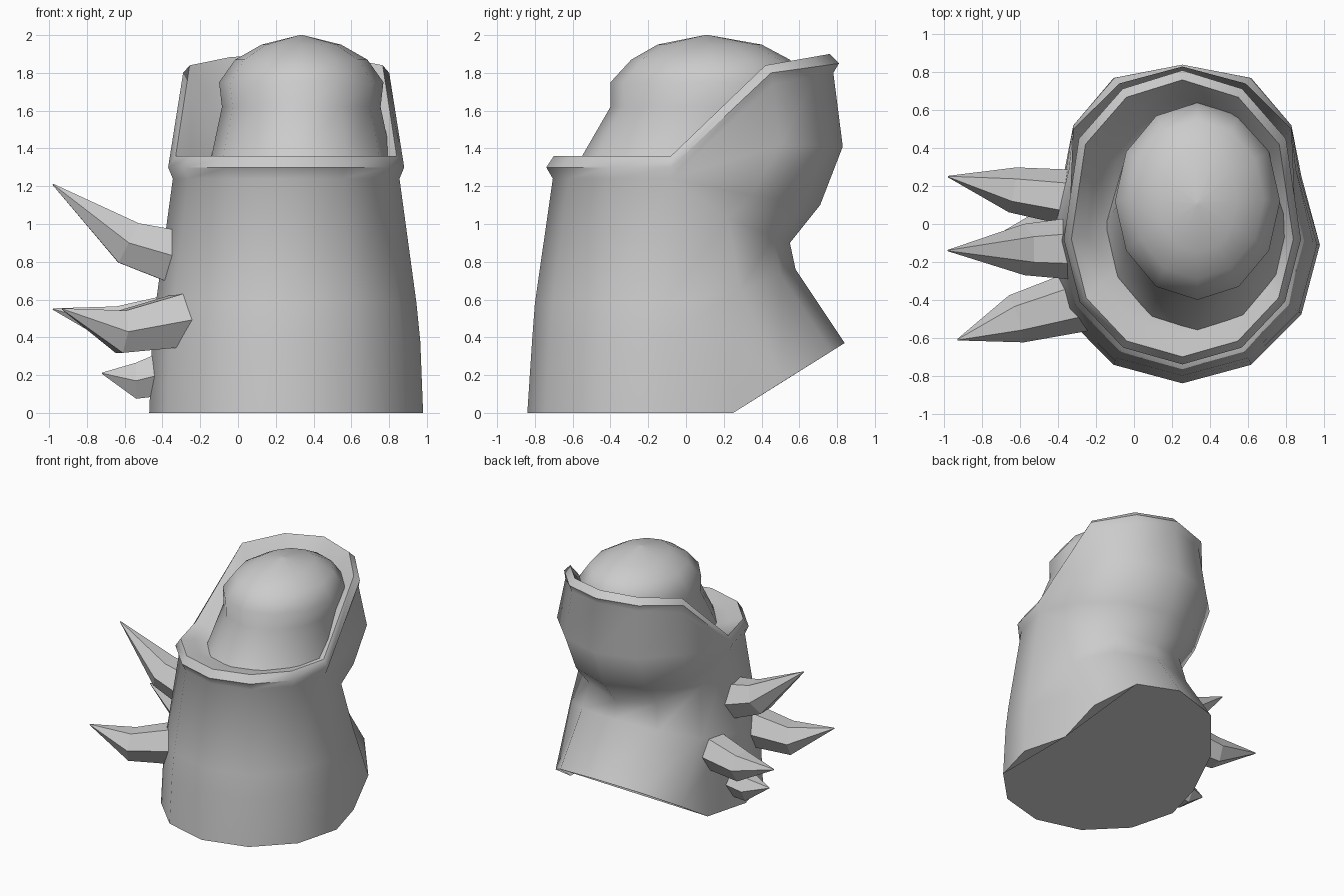
import bpy, bmesh, math
from mathutils import Vector

if "Cube" in bpy.data.objects:
    bpy.data.objects.remove(bpy.data.objects["Cube"])


def loft(name, rings, smooth=None):
    """Skin a list of equal-length closed rings and cap both ends."""
    bm = bmesh.new()
    vs = [[bm.verts.new(p) for p in r] for r in rings]
    n = len(vs[0])
    for a, b in zip(vs, vs[1:]):
        for i in range(n):
            j = (i + 1) % n
            bm.faces.new((a[i], a[j], b[j], b[i]))
    bm.faces.new(vs[0][::-1])
    bm.faces.new(vs[-1])
    bmesh.ops.remove_doubles(bm, verts=bm.verts, dist=0.002)
    bmesh.ops.recalc_face_normals(bm, faces=bm.faces)
    me = bpy.data.meshes.new(name)
    bm.to_mesh(me)
    bm.free()
    ob = bpy.data.objects.new(name, me)
    bpy.context.collection.objects.link(ob)
    if smooth:
        bpy.ops.object.select_all(action='DESELECT')
        ob.select_set(True)
        bpy.context.view_layer.objects.active = ob
        bpy.ops.object.shade_smooth_by_angle(angle=math.radians(smooth))
    return ob


def body_ring(rx, rxb, yf, ym, y30, yb, zf, z30, zb, heel=False):
    """12-sided ring: flat front half, back half bent up through z30 to zb.
    The two 30 degree corners are doubled so the heel can flare out there."""
    side = []
    for deg in (-60, -30, 0):
        c, s = math.cos(math.radians(deg)), math.sin(math.radians(deg))
        side.append((rx * c, ym + s * (ym - yf), zf))
    side.append((rxb * .866, y30, z30))
    side.append((.575, .52, .17) if heel else side[-1])
    side.append((rxb * .5, .77, .326) if heel else
                (rxb * .5, y30 + .73 * (yb - y30), z30 + .73 * (zb - z30)))
    half = [(0, yf, zf)] + side + [(0, yb, zb)]
    ring = half + [(-x, y, z) for x, y, z in reversed(side)]
    return [(.255 + x, y, z) for x, y, z in ring]


# Body: slanted foot with flared heel, waist, bulging back, collar and funnel
body = [
    (.725, .725, -.84, -.11, .25, .84, 0, 0, .37, True),
    (.710, .715, -.815, -.11, .25, .84, .38, .38, .37, True),
    (.690, .690, -.80, -.10, .29, .58, .58, .65, .76),
    (.600, .620, -.705, -.08, .22, .55, 1.24, 1.03, .90),
    (.600, .645, -.705, -.08, .35, .71, 1.24, 1.15, 1.10),
    (.600, .665, -.705, -.08, .50, .83, 1.24, 1.42, 1.41),
    (.600, .610, -.705, -.08, .46, .78, 1.24, 1.74, 1.80),
    (.625, .630, -.74, -.08, .45, .81, 1.30, 1.80, 1.85),
    (.585, .590, -.70, -.08, .42, .76, 1.36, 1.84, 1.90),
    (.500, .510, -.58, -.06, .37, .67, 1.345, 1.72, 1.77),
    (.400, .400, -.45, -.03, .32, .56, 1.32, 1.52, 1.55),
]
loft("body", [body_ring(*r) for r in body], 58)

# Domed head: half width, front y, back y, height
head = [(.50, -.60, .58, 1.27), (.475, -.55, .59, 1.36), (.42, -.40, .61, 1.62),
        (.435, -.40, .64, 1.75), (.35, -.29, .55, 1.87), (.21, -.15, .40, 1.95),
        (.01, .10, .12, 2.0)]
loft("head", [[(.335 + rx * math.cos(i * math.pi / 6),
                (yf + yb) / 2 + (yb - yf) / 2 * math.sin(i * math.pi / 6), z)
               for i in range(12)] for rx, yf, yb, z in head], 60)


# Side spikes: thick root, bend, sharp tip
def spike(name, root, bend, tip, r0, r1):
    root, bend, tip = Vector(root), Vector(bend), Vector(tip)
    d0, d2 = (bend - root).normalized(), (tip - bend).normalized()
    stations = [(root - d0 * .08, d0, r0), (bend, (d0 + d2).normalized(), r1),
                (tip, d2, .004)]
    rings = []
    for p, d, r in stations:
        u = d.cross(Vector((0, 0, 1))).normalized()
        v = u.cross(d)
        rings.append([p + r * (u * math.cos(i * math.pi / 3) + v * math.sin(i * math.pi / 3))
                      for i in range(6)])
    loft(name, rings)


spike("spike_upper", (-.34, -.13, .83), (-.58, -.135, .90), (-.98, -.14, 1.21), .17, .135)
spike("spike_back", (-.34, .14, .50), (-.64, .18, .46), (-.98, .25, .55), .155, .12)
spike("spike_front", (-.30, -.41, .49), (-.62, -.50, .43), (-.93, -.61, .55), .17, .13)
spike("spike_lower", (-.42, -.06, .20), (-.54, -.06, .17), (-.72, -.06, .21), .14, .11)
